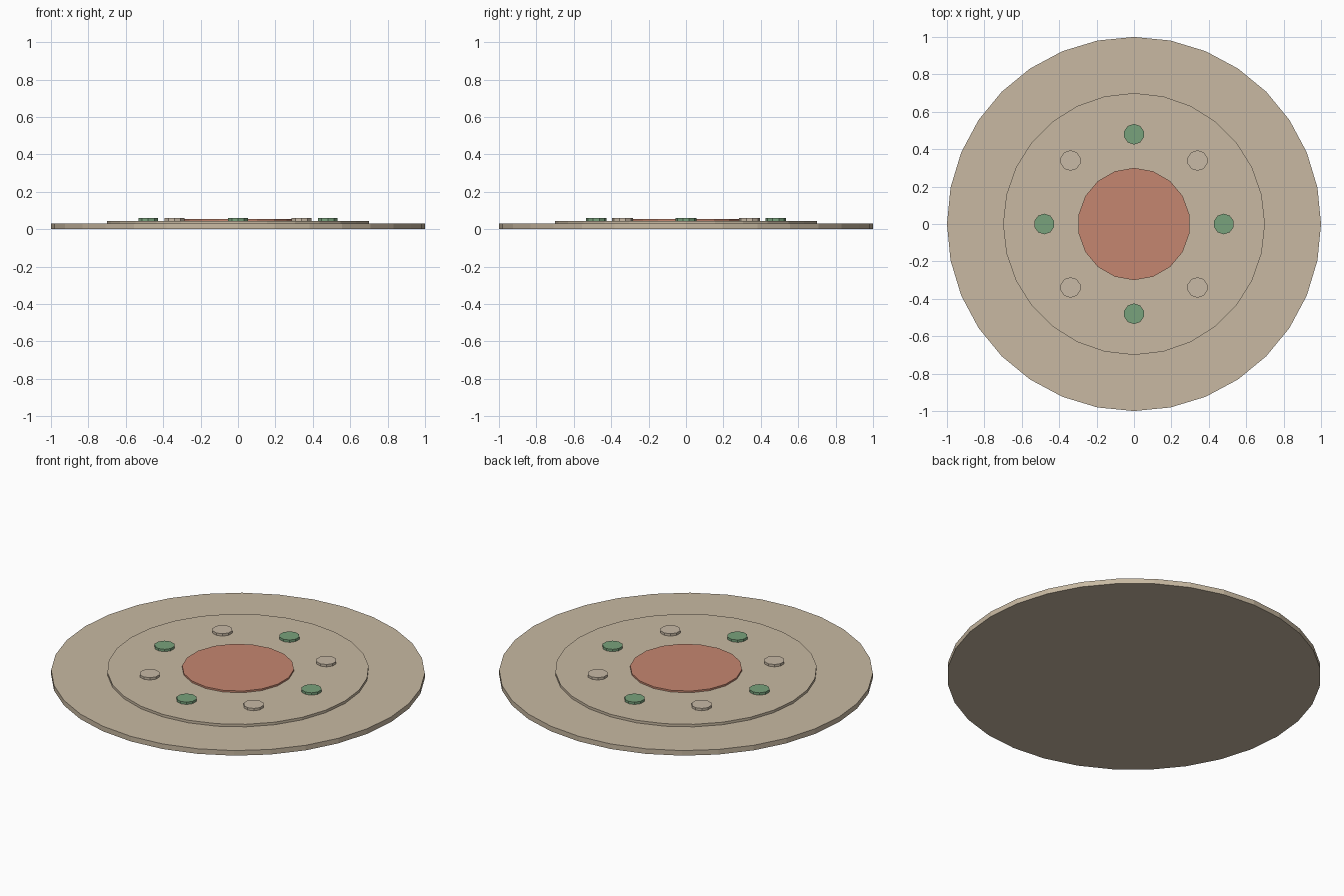
import bpy, math

if "Cube" in bpy.data.objects:
    bpy.data.objects.remove(bpy.data.objects["Cube"])


def material(name, rgb):
    m = bpy.data.materials.new(name)
    m.diffuse_color = (*rgb, 1.0)
    m.use_nodes = True
    m.node_tree.nodes["Principled BSDF"].inputs["Base Color"].default_value = m.diffuse_color
    return m


sand = material("sand", (0.58, 0.485, 0.36))
clay = material("clay_red", (0.56, 0.24, 0.16))
green = material("leaf_green", (0.19, 0.36, 0.20))
stone = material("pale_stone", (0.58, 0.49, 0.38))


def disc(name, sides, radius, z0, z1, mat, x=0.0, y=0.0):
    """Flat-shaded upright cylinder between two heights, first corner at +y."""
    bpy.ops.mesh.primitive_cylinder_add(
        vertices=sides, radius=radius, depth=z1 - z0,
        location=(x, y, (z0 + z1) / 2))
    ob = bpy.context.object
    ob.name = name
    ob.data.materials.append(mat)
    return ob


# Stacked round plates
disc("base_plate", 32, 1.0, 0.0, 0.03, sand)
disc("raised_plate", 28, 0.7, 0.03, 0.045, sand)
disc("centre_medallion", 18, 0.3, 0.045, 0.055, clay)

# Ring of eight studs, alternating colours
for i in range(8):
    a = i * math.pi / 4
    kind, mat = ("green_stud", green) if i % 2 == 0 else ("stone_stud", stone)
    disc(f"{kind}_{i // 2 + 1}", 10, 0.055, 0.043, 0.059, mat,
         0.48 * math.cos(a), 0.48 * math.sin(a))
